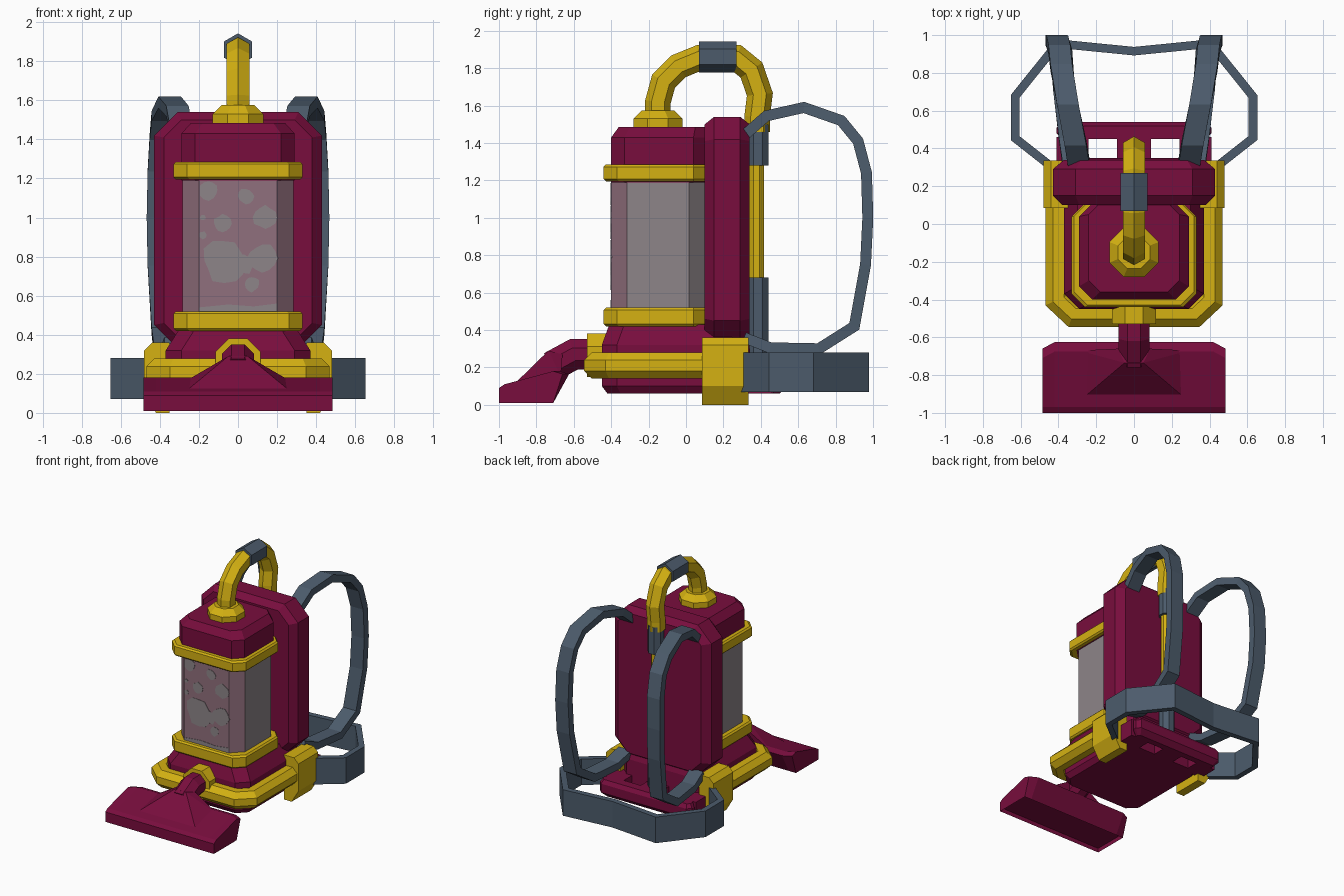
import bpy, bmesh, math, random
from mathutils import Vector

cube = bpy.data.objects.get("Cube")
if cube:
    bpy.data.objects.remove(cube, do_unlink=True)
random.seed(4)


def material(name, rgb):
    m = bpy.data.materials.new(name)
    m.use_nodes = True
    m.diffuse_color = (*rgb, 1)
    m.node_tree.nodes["Principled BSDF"].inputs["Base Color"].default_value = (*rgb, 1)
    return m


MAROON = material("maroon plastic", (0.19, 0.004, 0.047))
YELLOW = material("yellow plastic", (0.66, 0.44, 0.006))
SLATE = material("slate webbing", (0.072, 0.105, 0.148))
PINK = material("dusty pink glass", (0.28, 0.16, 0.205))
GREY = material("grey glass", (0.27, 0.235, 0.25))


def finish(name, bm, *mats):
    bmesh.ops.recalc_face_normals(bm, faces=bm.faces)
    me = bpy.data.meshes.new(name)
    bm.to_mesh(me)
    bm.free()
    for m in mats:
        me.materials.append(m)
    ob = bpy.data.objects.new(name, me)
    bpy.context.collection.objects.link(ob)
    return ob


def skin(rings):
    """Join equal rings of points into a capped solid."""
    bm = bmesh.new()
    vs = [[bm.verts.new(p) for p in r] for r in rings]
    n = len(vs[0])
    for a, b in zip(vs, vs[1:]):
        for i in range(n):
            j = (i + 1) % n
            bm.faces.new((a[i], a[j], b[j], b[i]))
    bm.faces.new(vs[0])
    bm.faces.new(vs[-1])
    return bm


def loft(name, mat, layers, upright=True):
    """Stack chamfered rectangles: (height, half width, near, far, chamfer)."""
    rings = []
    for h, w, n, f, c in layers:
        ring = [(w - c, n), (w, n + c), (w, f - c), (w - c, f),
                (c - w, f), (-w, f - c), (-w, n + c), (c - w, n)]
        rings.append([(x, d, h) if upright else (x, h, d) for x, d in ring])
    return finish(name, skin(rings), mat)


def sweep(name, mat, path, across, section):
    """Carry a flat section along a planar path with mitred corners."""
    pts = [Vector(p) for p in path]
    across = Vector(across)
    rings = []
    for i, p in enumerate(pts):
        before = (p - pts[max(i - 1, 0)]).normalized()
        after = (pts[min(i + 1, len(pts) - 1)] - p).normalized()
        t = (before + after).normalized()
        normal = t.cross(across).normalized()
        normal /= max(t.dot(after if after.length else before), 0.5)
        rings.append([p + across * u + normal * v for u, v in section])
    return finish(name, skin(rings), mat)


def ngon(n, r, turn=0.0):
    return [(r * math.sin(math.tau * (i + turn) / n), r * math.cos(math.tau * (i + turn) / n))
            for i in range(n)]


def strip(w, t):
    return [(-w / 2, -t / 2), (w / 2, -t / 2), (w / 2, t / 2), (-w / 2, t / 2)]


def block(name, mat, x0, x1, y0, y1, z0, z1):
    ring = [(x0, y0), (x1, y0), (x1, y1), (x0, y1)]
    return finish(name, skin([[(x, y, z) for x, y in ring] for z in (z0, z1)]), mat)


X, Z = (1, 0, 0), (0, 0, 1)

# Main housing
loft("back_housing", MAROON, [(0.10, 0.38, 0.37, 1.50, 0.09), (0.15, 0.43, 0.33, 1.54, 0.12),
                              (0.29, 0.43, 0.33, 1.54, 0.12), (0.34, 0.37, 0.37, 1.50, 0.09)], False)
loft("lower_housing", MAROON, [(0.06, 0.34, -0.42, 0.35, 0.07), (0.10, 0.37, -0.45, 0.35, 0.08),
                               (0.32, 0.37, -0.45, 0.34, 0.08), (0.43, 0.30, -0.41, 0.30, 0.08)])
loft("tank_cap", MAROON, [(1.19, 0.29, -0.40, 0.11, 0.07), (1.43, 0.29, -0.40, 0.11, 0.07),
                          (1.485, 0.24, -0.36, 0.11, 0.06)])

# Rear foot with two strap slots
loft("rear_foot_bar", MAROON, [(0.06, 0.37, 0.45, 0.50, 0.015), (0.10, 0.41, 0.45, 0.54, 0.03),
                               (0.17, 0.41, 0.45, 0.54, 0.03), (0.20, 0.39, 0.45, 0.52, 0.02)])
block("rear_foot_middle", MAROON, -0.09, 0.09, 0.30, 0.46, 0.06, 0.20)
for side, s in (("left", 1), ("right", -1)):
    block(side + "_rear_foot_arm", MAROON, *sorted((s * 0.24, s * 0.41)), 0.30, 0.46, 0.06, 0.20)

# Glass tank, tinted on its front and front corners
tank = loft("dust_tank", PINK, [(0.42, 0.285, -0.40, 0.10, 0.085), (1.21, 0.285, -0.40, 0.10, 0.085)])
tank.data.materials.append(GREY)
for f in tank.data.polygons:
    f.material_index = 0 if f.normal.y < -0.3 else 1

# Dust blotches on the tank front
blotches = [(-0.15, 1.14, 0.05), (0.04, 1.11, 0.04), (0.14, 1.0, 0.06), (-0.08, 0.97, 0.045),
            (-0.18, 0.91, 0.02), (-0.18, 1.0, 0.015), (-0.07, 0.78, 0.11), (0.125, 0.79, 0.075),
            (0.07, 0.66, 0.04), (0.03, 0.76, 0.05)]
for x, z, r in blotches:
    rim = []
    for u, v in ngon(12, r):
        k = random.uniform(0.85, 1.12)
        rim.append((x + u * k, z + v * k))
    finish("dust_blotch", skin([[(a, y, b) for a, b in rim] for y in (-0.395, -0.403)]), GREY)
settled = [(-0.2, 0.5), (0.2, 0.5), (0.2, 0.56), (0.08, 0.545), (-0.05, 0.555), (-0.2, 0.54)]
finish("settled_dust", skin([[(a, y, b) for a, b in settled] for y in (-0.395, -0.403)]), GREY)

# Yellow bands round the tank
for name, z0, z1 in (("lower_band", 0.42, 0.52), ("upper_band", 1.195, 1.285)):
    e = 0.012
    loft(name, YELLOW, [(z, 0.33 - d, d - 0.44, 0.11, 0.07)
                        for z, d in ((z0, e), (z0 + e, 0), (z1 - e, 0), (z1, e))])

# Hose over the top and down the back
loft("hose_collar", YELLOW, [(z, r, -0.15 - r, -0.15 + r, r * 0.58)
                             for z, r in ((1.47, 0.13), (1.53, 0.13), (1.575, 0.085))])
arch = [(-0.15, 1.54), (-0.15, 1.62), (-0.12, 1.73), (-0.04, 1.81), (0.07, 1.855), (0.27, 1.855),
        (0.35, 1.79), (0.395, 1.66), (0.38, 1.54), (0.38, 1.46)]
sweep("hose_arch", YELLOW, [(0, y, z) for y, z in arch], X, ngon(6, 0.068))
for name, mat, a, b, r in (("hose_grip", SLATE, (0.07, 1.86), (0.27, 1.86), 0.083),
                           ("upper_hose_joint", SLATE, (0.385, 1.50), (0.385, 1.28), 0.062),
                           ("hose_down_pipe", YELLOW, (0.378, 1.30), (0.378, 0.66), 0.042),
                           ("lower_hose_joint", SLATE, (0.385, 0.68), (0.385, 0.20), 0.062)):
    sweep(name, mat, [(0, *a), (0, *b)], X, ngon(6, r) if name == "hose_grip" else ngon(8, r, 0.5))

# Pipe round the base
half = [(0.40, 0.12), (0.40, -0.40), (0.32, -0.475)]
loop = half + [(-x, y) for x, y in reversed(half)]
sweep("base_pipe", YELLOW, [(x, y, 0.21) for x, y in loop], Z, ngon(8, 0.075, 0.5))

# Side clamps, shoulder straps and waist belt
clamp = [(0.35, 0.36), (0.44, 0.36), (0.48, 0.32), (0.48, 0.10), (0.42, 0.0), (0.35, 0.0)]
strap = [(0.29, 0.31, 1.44), (0.31, 0.43, 1.545), (0.35, 0.63, 1.59), (0.385, 0.83, 1.52),
         (0.395, 0.92, 1.41), (0.405, 0.965, 1.24), (0.41, 0.972, 1.0), (0.405, 0.96, 0.75),
         (0.385, 0.90, 0.42), (0.37, 0.71, 0.30), (0.34, 0.45, 0.305), (0.32, 0.31, 0.36)]
for side, s in (("left", 1), ("right", -1)):
    finish(side + "_clamp", skin([[(s * x, y, z) for x, z in clamp] for y in (0.085, 0.335)]), YELLOW)
    sweep(side + "_shoulder_strap", SLATE, [(s * x, y, z) for x, y, z in strap], X, strip(0.115, 0.058))
half = [(0.42, 0.29), (0.63, 0.455), (0.63, 0.675), (0.405, 0.955)]
belt = half + [(0, 0.915)] + [(-x, y) for x, y in reversed(half)]
sweep("waist_belt", SLATE, [(x, y, 0.175) for x, y in belt], Z, strip(0.21, 0.045))

# Floor nozzle: collar, bent neck, hood and wide head
sweep("nozzle_collar", YELLOW, [(0, -0.40, 0.265), (0, -0.53, 0.265)], Z, ngon(8, 0.125, 0.5))
sweep("nozzle_neck", MAROON, [(0, -0.42, 0.27), (0, -0.60, 0.27), (0, -0.72, 0.205)], X,
      ngon(8, 0.088, 0.5))
bm = bmesh.new()
for x, y, z in ((0.28, -0.93, 0.10), (0.29, -0.67, 0.15), (0.05, -0.735, 0.29), (0.085, -0.66, 0.27)):
    for s in (1, -1):
        bm.verts.new((s * x, y, z))
bmesh.ops.convex_hull(bm, input=bm.verts)
finish("nozzle_hood", bm, MAROON)

outer = [(-1.0, 0.01), (-1.0, 0.09), (-0.97, 0.11), (-0.71, 0.18), (-0.66, 0.165), (-0.71, 0.01)]
rings = []
for x in (-0.485, -0.42, 0.42, 0.485):
    shift = 0.035 if abs(x) < 0.45 else 0.0
    rings.append([(x, y + (shift if y > -0.72 and z > 0.1 else 0), z) for y, z in outer])
bm = skin(rings)
# Hollow underside
under = [f for f in bm.faces if all(v.co.z < 0.02 for v in f.verts)]
bmesh.ops.inset_region(bm, faces=under, thickness=0.035)
bmesh.ops.translate(bm, vec=(0, 0, 0.035), verts=list({v for f in under for v in f.verts}))
finish("nozzle_head", bm, MAROON)
